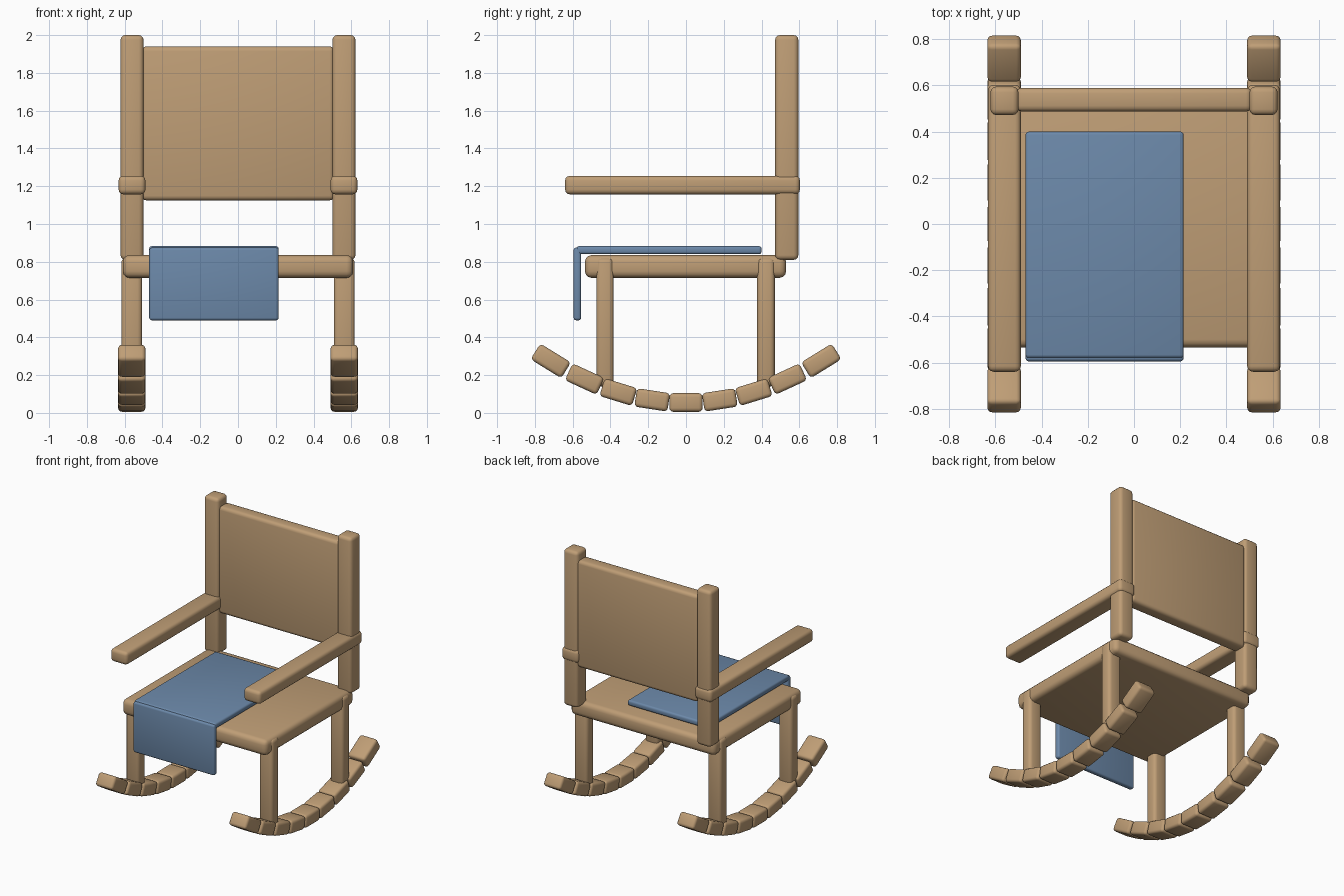
import bpy, math

cube = bpy.data.objects.get("Cube")
if cube:
    bpy.data.objects.remove(cube, do_unlink=True)


def make_material(name, rgb):
    mat = bpy.data.materials.new(name)
    mat.use_nodes = True
    colour = (*rgb, 1)
    mat.diffuse_color = colour
    mat.node_tree.nodes["Principled BSDF"].inputs["Base Color"].default_value = colour
    return mat


wood = make_material("warm wood", (0.52, 0.34, 0.18))
cloth = make_material("blue cloth", (0.15, 0.25, 0.40))


def block(name, low, high, mat=wood, bevel=0.025, tilt=0):
    """Rounded box between two corners, optionally tilted about x."""
    centre = [(a + b) / 2 for a, b in zip(low, high)]
    bpy.ops.mesh.primitive_cube_add(size=1, location=centre)
    obj = bpy.context.object
    obj.name = name
    obj.scale = [b - a for a, b in zip(low, high)]
    bpy.ops.object.transform_apply(location=False, rotation=False, scale=True)
    obj.rotation_euler.x = tilt
    obj.data.materials.append(mat)
    mod = obj.modifiers.new("rounded edges", "BEVEL")
    mod.width = bevel
    mod.segments = 3
    bpy.ops.object.modifier_apply(modifier=mod.name)
    bpy.ops.object.shade_smooth_by_angle(angle=math.radians(35))
    return obj


# Seat and backrest
block("seat", (-0.61, -0.535, 0.715), (0.61, 0.53, 0.835), bevel=0.035)
block("backrest", (-0.51, 0.487, 1.125), (0.51, 0.59, 1.94))

# Blanket lying on the seat and hanging over the front
block("blanket_top", (-0.47, -0.58, 0.84), (0.215, 0.40, 0.883), cloth, 0.014)
block("blanket_drop", (-0.47, -0.595, 0.49), (0.215, -0.555, 0.875), cloth, 0.014)


def side_block(name, side, inner, outer, y, z, **options):
    xs = sorted((side * inner, side * outer))
    return block(name, (xs[0], y[0], z[0]), (xs[1], y[1], z[1]), **options)


# Parts repeated on each side
for label, side in (("left", 1), ("right", -1)):
    side_block(label + "_back_post", side, 0.50, 0.622, (0.472, 0.595), (0.81, 2.0))
    side_block(label + "_armrest", side, 0.49, 0.632, (-0.64, 0.603), (1.157, 1.255))
    side_block(label + "_front_leg", side, 0.507, 0.618, (-0.475, -0.383), (0.14, 0.82))
    side_block(label + "_back_leg", side, 0.507, 0.618, (0.377, 0.47), (0.14, 0.82))

    # Rocker: short blocks following a shallow parabola
    curve = 0.43
    for i in range(-4, 5):
        y = 0.179 * i
        z = 0.055 + curve * y * y
        tilt = math.atan(2 * curve * y)
        half = 0.088 / math.sqrt(math.cos(tilt))
        side_block(f"{label}_rocker_block_{i + 5}", side, 0.49, 0.635,
                   (y - half, y + half), (z - 0.049, z + 0.049),
                   bevel=0.02, tilt=tilt)
